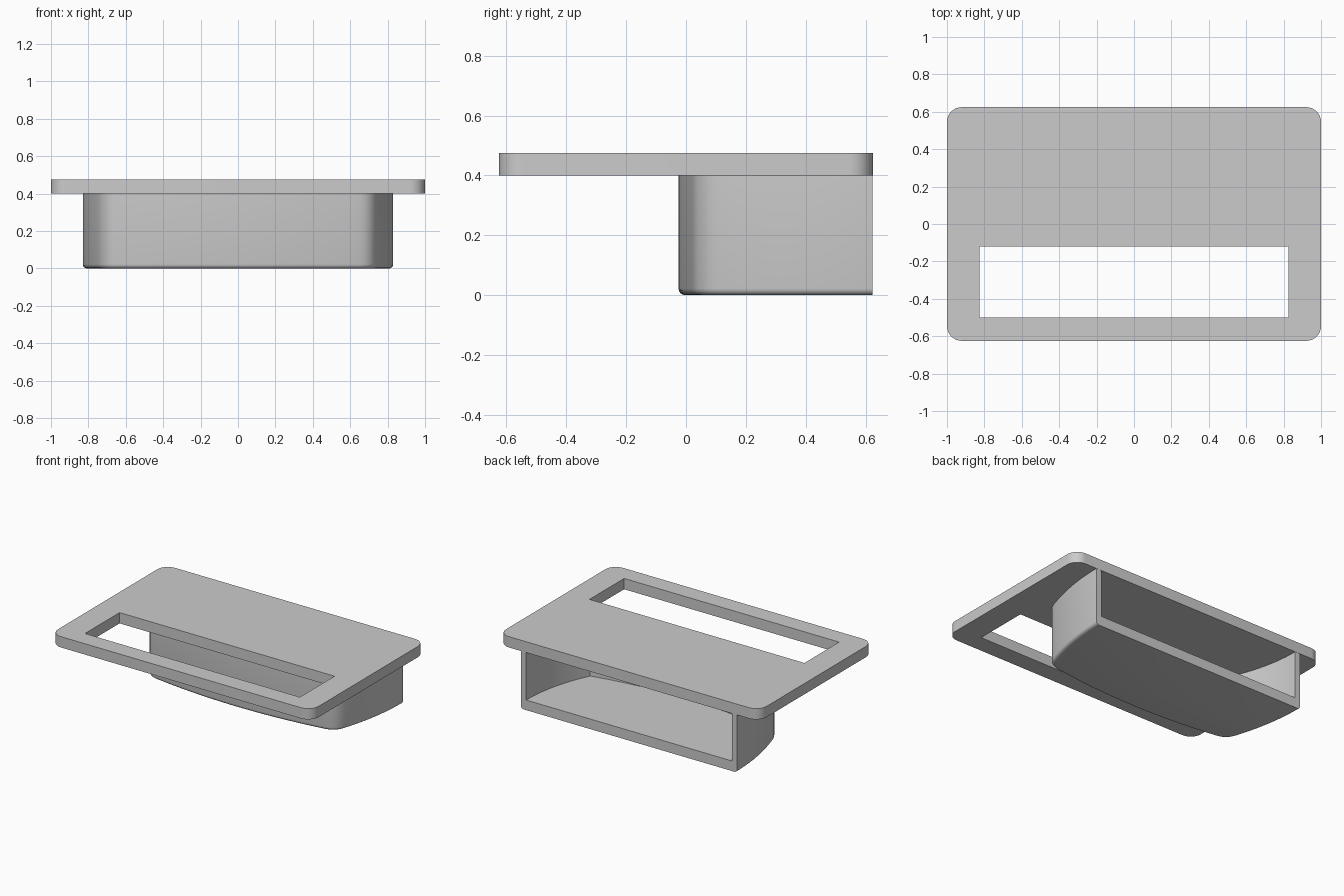
import bpy, bmesh, math

if "Cube" in bpy.data.objects:
    bpy.data.objects.remove(bpy.data.objects["Cube"])

BACK = 0.624


def prism(name, pts, z0, z1, bevel=0.0):
    """Extrude a plan outline; optionally round its bottom edges except at the back."""
    bm = bmesh.new()
    base = bm.faces.new([bm.verts.new((x, y, z0)) for x, y in pts])
    top = bmesh.ops.extrude_face_region(bm, geom=[base])["geom"]
    bmesh.ops.translate(bm, vec=(0, 0, z1 - z0),
                        verts=[v for v in top if isinstance(v, bmesh.types.BMVert)])
    bmesh.ops.recalc_face_normals(bm, faces=bm.faces)
    if bevel:
        edges = [e for e in bm.edges
                 if all(abs(v.co.z - z0) < 1e-5 for v in e.verts)
                 and not all(v.co.y > BACK - 1e-4 for v in e.verts)]
        bmesh.ops.bevel(bm, geom=edges, offset=bevel, segments=4,
                        profile=0.5, affect='EDGES')
    mesh = bpy.data.meshes.new(name)
    bm.to_mesh(mesh)
    bm.free()
    obj = bpy.data.objects.new(name, mesh)
    bpy.context.collection.objects.link(obj)
    return obj


def activate(obj):
    bpy.ops.object.select_all(action='DESELECT')
    obj.select_set(True)
    bpy.context.view_layer.objects.active = obj


def cut(obj, cutter):
    mod = obj.modifiers.new("cut", 'BOOLEAN')
    mod.operation, mod.solver, mod.object = 'DIFFERENCE', 'EXACT', cutter
    activate(obj)
    bpy.ops.object.modifier_apply(modifier=mod.name)
    bpy.data.objects.remove(cutter)


def rounded_rect(hx, hy, r, seg=8):
    pts = []
    for i, (sx, sy) in enumerate([(1, 1), (-1, 1), (-1, -1), (1, -1)]):
        for k in range(seg + 1):
            a = math.radians(90 * (i + k / seg))
            pts.append((sx * (hx - r) + r * math.cos(a), sy * (hy - r) + r * math.sin(a)))
    return pts


def bowed_outline(half, corner, front, fillet, back=BACK):
    """Straight back, bowed sides and front, with optional rounded front corners."""
    cx, cy = corner

    def side(y):
        return half - (half - cx) * ((BACK - y) / (BACK - cy)) ** 2

    def bow(x):
        return front + (cy - front) * (x / cx) ** 2

    y_end, x_end = cy + fillet, cx - fillet
    right = [(half, back)] if back > BACK else []
    right += [(side(y), y) for y in (BACK + (y_end - BACK) * i / 12 for i in range(13))]
    if fillet:
        p0, p2 = right[-1], (x_end, bow(x_end))
        for i in range(1, 7):
            t = i / 6
            right.append(tuple((1 - t) ** 2 * a + 2 * t * (1 - t) * b + t * t * c
                               for a, b, c in zip(p0, corner, p2)))
    right += [(x, bow(x)) for x in (x_end * (1 - i / 10) for i in range(1, 11))]
    left = [(-x, y) for x, y in reversed(right[:-1])]
    return right + left


# Top plate with the long slot
plate = prism("top_plate", rounded_rect(1.0, 0.625, 0.08), 0.4, 0.475)
slot = [(-0.825, -0.5), (0.825, -0.5), (0.825, -0.12), (-0.825, -0.12)]
cut(plate, prism("slot_cutter", slot, 0.3, 0.6))

# Bowed pocket under the plate, open at the back
pocket = prism("pocket", bowed_outline(0.83, (0.72, 0.035), -0.025, 0.07), 0.0, 0.4, 0.022)
inner = bowed_outline(0.79, (0.665, 0.1), 0.03, 0.0, back=0.7)
cut(pocket, prism("pocket_cutter", inner, 0.07, 0.5))

for obj in (plate, pocket):
    activate(obj)
    bpy.ops.object.shade_smooth_by_angle(angle=math.radians(30))
